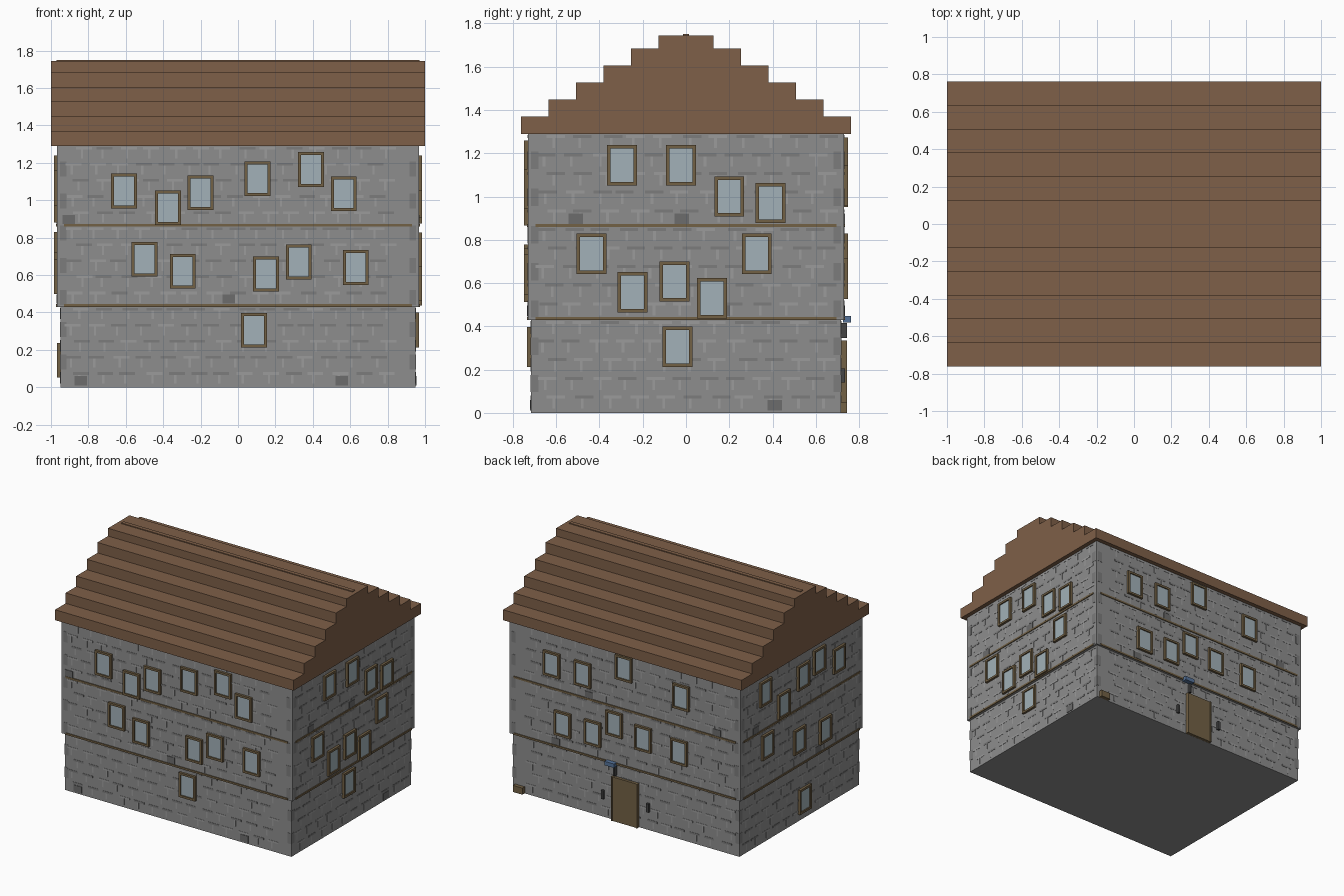
import bpy, bmesh, random
from mathutils import Matrix, Vector

if "Cube" in bpy.data.objects:
    bpy.data.objects.remove(bpy.data.objects["Cube"])

random.seed(4)
LOW, MID, TOP = (0.95, 0.717), (0.967, 0.73), 1.29   # half sizes of storeys, eaves height
FLOOR = 0.43


def material(name, rgb):
    m = bpy.data.materials.new(name)
    m.diffuse_color = (*rgb, 1)
    m.use_nodes = True
    m.node_tree.nodes["Principled BSDF"].inputs["Base Color"].default_value = m.diffuse_color
    return m


STONE = material("stone", (0.27, 0.27, 0.27))
LIGHT = material("light_stone", (0.33, 0.33, 0.33))
DARK = material("dark_stone", (0.20, 0.20, 0.20))
BLOCK = material("block_stone", (0.15, 0.15, 0.15))
ROOF = material("roof_brown", (0.21, 0.115, 0.065))
WOOD = material("wood", (0.17, 0.12, 0.06))
GLASS = material("glass", (0.36, 0.44, 0.48))
IRON = material("iron", (0.06, 0.06, 0.06))
BLUE = material("blue", (0.09, 0.17, 0.32))


def build(name, boxes, mat):
    """One object from many (min, max) boxes."""
    bm = bmesh.new()
    for lo, hi in boxes:
        lo, hi = Vector(lo), Vector(hi)
        size = hi - lo
        mtx = Matrix.Translation((lo + hi) / 2) @ Matrix.Diagonal((*size, 1))
        bmesh.ops.create_cube(bm, size=1, matrix=mtx)
    me = bpy.data.meshes.new(name)
    bm.to_mesh(me)
    bm.free()
    me.materials.append(mat)
    ob = bpy.data.objects.new(name, me)
    bpy.context.collection.objects.link(ob)
    return ob


def on_wall(side, u, z, w, h, out, inner=-0.004):
    """Box centred at (u, z) on a wall, standing out from its surface."""
    X, Y = LOW if z < FLOOR - 0.005 else MID
    base, sign = {"front": (Y, -1), "back": (Y, 1), "right": (X, 1), "left": (X, -1)}[side]
    a, b = sorted((sign * (base + inner), sign * (base + out)))
    if side in ("front", "back"):
        return (u - w / 2, a, z - h / 2), (u + w / 2, b, z + h / 2)
    return (a, u - w / 2, z - h / 2), (b, u + w / 2, z + h / 2)


# storeys
build("ground_storey", [((-LOW[0], -LOW[1], 0), (LOW[0], LOW[1], FLOOR))], STONE)
build("upper_storeys", [((-MID[0], -MID[1], FLOOR), (MID[0], MID[1], TOP))], STONE)

# stepped roof
steps = []
for i in range(6):
    half = 0.763 - 0.127 * i
    z0 = TOP + 0.079 * i
    steps.append(((-1, -half, z0), (1, half, min(z0 + 0.079, 1.744))))
build("stepped_roof", steps, ROOF)
build("roof_ridge", [((-0.97, -0.015, 1.73), (0.97, 0.015, 1.75))], ROOF)

# windows: (position along wall, centre height)
windows = {
    "front": [(-.61, 1.05), (-.375, .96), (-.2, 1.04), (.105, 1.115), (.39, 1.165), (.565, 1.035),
              (-.5, .685), (-.295, .62), (.15, .605), (.325, .67), (.63, .64), (.085, .305)],
    "right": [(-.295, 1.145), (-.023, 1.145), (.2, 1.0), (.39, .97), (-.437, .735), (-.248, .557),
              (-.053, .607), (.12, .53), (.327, .735), (-.04, .306)],
    "back": [(.61, 1.05), (.35, 1.045), (.005, 1.18), (-.474, 1.09), (.518, .62), (.266, .62),
             (.085, .737), (-.155, .69), (-.457, .67)],
    "left": [(.438, 1.147), (.22, .973), (-.014, 1.1), (-.205, 1.147), (-.443, 1.065),
             (.414, .737), (.033, .63), (-.276, .593), (-.055, .145)],
}
W, H, T = 0.138, 0.186, 0.016
for side, spots in windows.items():
    frames, panes = [], []
    for u, z in spots:
        # pieces are placed on the same storey as the window centre
        def part(du, dz, w, h, out):
            lo, hi = on_wall(side, u + du, z, w, h, out)
            return (lo[0], lo[1], lo[2] + dz), (hi[0], hi[1], hi[2] + dz)
        for s in (-1, 1):
            frames.append(part(s * (W - T) / 2, 0, T, H, 0.018))
            frames.append(part(0, s * (H - T) / 2, W - 2 * T, T, 0.018))
        panes.append(part(0, 0, W - 1.5 * T, H - 1.5 * T, 0.009))
    build(side + "_window_frames", frames, WOOD)
    build(side + "_window_panes", panes, GLASS)

# wooden floor bands, stone courses and corner stones
bands, light, dark, quoins = [], [], [], []
for side in windows:
    half = 0.93 if side in ("front", "back") else 0.695
    for z in (0.437, 0.866):
        bands.append(on_wall(side, 0, z, 2 * half, 0.014, 0.006))
    for row in range(15):
        z = 0.05 + row * 0.086
        pitch = 0.125
        n = int(2 * half / pitch)
        for i in range(n):
            u = -half + (i + (0.3 if row % 2 else 0.7)) * pitch + random.uniform(-.012, .012)
            light.append(on_wall(side, u, z, 0.012, 0.06, 0.0012))
            if row < 14 or side:
                group = dark if random.random() < 0.6 else light
                group.append(on_wall(side, u + 0.01, z + 0.024, 0.085, 0.014, 0.002))
        if row % 2:
            for s in (-1, 1):
                quoins.append(on_wall(side, s * (half + 0.005), z, 0.035, 0.08, 0.0015))
build("floor_bands", bands, WOOD)
build("light_courses", light, LIGHT)
build("dark_courses", dark, DARK)
build("corner_stones", quoins, DARK)

# odd dark blocks
blocks = {
    "front": [(-.905, .897), (-.05, .472), (-.84, .035), (.555, .035)],
    "right": [(-.51, .897), (-.02, .897), (.41, .035), (.17, .472)],
    "back": [(.58, .472), (-.77, .897), (.3, .897)],
    "left": [(.545, .897), (-.2, .472)],
}
build("dark_blocks", [on_wall(s, u, z, .066, .05, .004) for s in blocks for u, z in blocks[s]], BLOCK)

# back entrance: door, wall lamps, hanging sign and crate
build("door", [on_wall("back", 0, .167, .2, .333, .022)], WOOD)
build("door_posts", [on_wall("back", s * .104, .167, .012, .333, .027) for s in (-1, 1)], WOOD)
build("wall_lamps", [on_wall("back", s * .19, .172, .02, .065, .018) for s in (-1, 1)], IRON)
build("sign_bracket", [on_wall("back", .085, .38, .015, .07, .026)], IRON)
build("sign", [((.07, .725, .418), (.15, .763, .448))], BLUE)
build("crate", [((.85, .70, 0), (.93, .745, .05))], WOOD)
